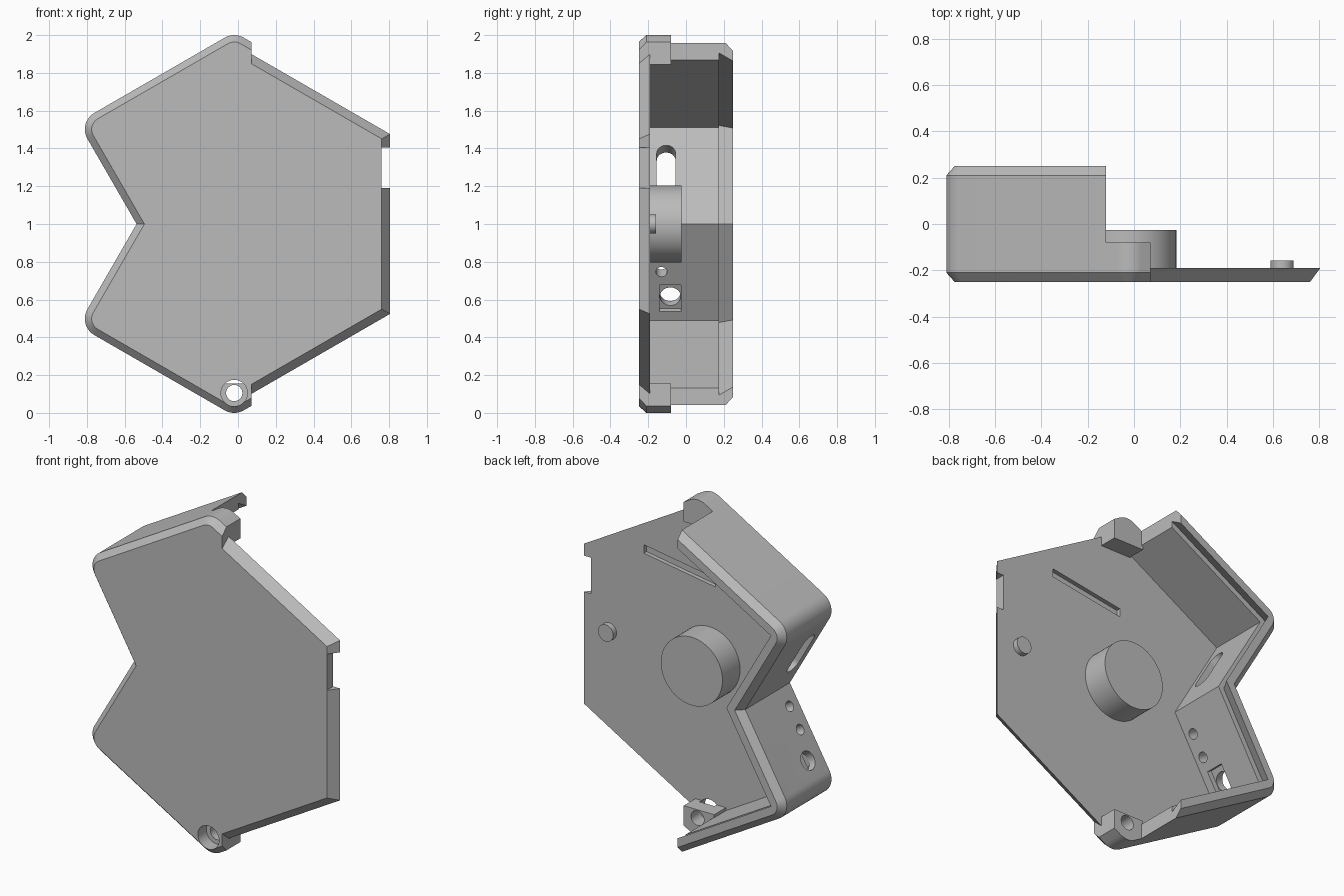
import bpy, bmesh, math
from mathutils import Vector, Matrix

old = bpy.data.objects.get("Cube")
if old:
    bpy.data.objects.remove(old, do_unlink=True)

grey = bpy.data.materials.new("plain grey")
grey.use_nodes = True
grey.diffuse_color = (0.5, 0.5, 0.5, 1)
grey.node_tree.nodes["Principled BSDF"].inputs["Base Color"].default_value = (0.5, 0.5, 0.5, 1)

FRONT, FLOOR, BACK = -0.25, -0.19, 0.25
CX, MID = -0.02, 1.0
CHAMFER, WALL = 0.036, 0.077


def make(name, bm):
    bmesh.ops.recalc_face_normals(bm, faces=bm.faces)
    mesh = bpy.data.meshes.new(name)
    bm.to_mesh(mesh)
    bm.free()
    mesh.materials.append(grey)
    obj = bpy.data.objects.new(name, mesh)
    bpy.context.collection.objects.link(obj)
    return obj


def loft(name, layers):
    """Join equal-length x/z outlines stacked along y."""
    bm = bmesh.new()
    rings = [[bm.verts.new((x, y, z)) for x, z in pts] for y, pts in layers]
    n = len(rings[0])
    for a, b in zip(rings, rings[1:]):
        for i in range(n):
            bm.faces.new((a[i], a[(i + 1) % n], b[(i + 1) % n], b[i]))
    bm.faces.new(rings[0])
    bm.faces.new(rings[-1][::-1])
    return make(name, bm)


def box(name, x, y, z):
    return loft(name, [(v, [(x[0], z[0]), (x[1], z[0]), (x[1], z[1]), (x[0], z[1])]) for v in y])


def cylinder(name, centre, axis, radius, length, sides=48):
    bm = bmesh.new()
    bmesh.ops.create_cone(bm, cap_ends=True, segments=sides, radius1=radius, radius2=radius, depth=length)
    turn = Vector(axis).to_track_quat("Z", "Y").to_matrix().to_4x4()
    bm.transform(Matrix.Translation(centre) @ turn)
    return make(name, bm)


def post(name, x, z, radius, y0, y1, sides=48):
    return cylinder(name, (x, (y0 + y1) / 2, z), (0, 1, 0), radius, y1 - y0, sides)


def boolean(target, tool, operation="DIFFERENCE"):
    mod = target.modifiers.new("bool", "BOOLEAN")
    mod.operation, mod.solver, mod.object = operation, "EXACT", tool
    deps = bpy.context.evaluated_depsgraph_get()
    mesh = bpy.data.meshes.new_from_object(target.evaluated_get(deps))
    target.modifiers.clear()
    target.data = mesh
    bpy.data.objects.remove(tool, do_unlink=True)


def outline(corners, inset, rounded=None):
    """Inset an anticlockwise outline; the given corners are filleted."""
    pts = [Vector(c) for c in corners]
    out = []
    for i, p in enumerate(pts):
        a = (p - pts[i - 1]).normalized()
        b = (pts[(i + 1) % len(pts)] - p).normalized()
        na, nb = Vector((-a.y, a.x)), Vector((-b.y, b.x))
        move = (na + nb) / (1 + na.dot(nb))
        if rounded and i in rounded:
            r = 0.1
            centre = p + move * r
            for k in range(13):
                ang = math.atan2(-na.y, -na.x) + na.angle(nb) * k / 12
                out.append(centre + (r - inset) * Vector((math.cos(ang), math.sin(ang))))
        else:
            out.append(p + move * inset)
    return [tuple(q) for q in out]


# Notched hexagon outline
NOTCH_X = -0.537
upper = [(CX, 2.0155), (-0.8475, 1.538)]
hexagon = upper + [(NOTCH_X, MID)] + [(x, 2 - z) for x, z in upper[::-1]]
hexagon += [(0.9, 0.516), (0.9, 1.484)]
ROUND = (0, 1, 3, 4)


def outer(name):
    steps = [(FRONT, CHAMFER), (-0.21, 0), (0.21, 0), (BACK, CHAMFER)]
    return loft(name, [(y, outline(hexagon, d, ROUND)) for y, d in steps])


# Walled half: hollow inside, dovetail groove at the open rim
casing = outer("casing")
boolean(casing, loft("cavity", [(y, outline(hexagon, WALL)) for y in (FLOOR, 0.2)]))
boolean(casing, loft("groove", [(0.175, outline(hexagon, 0.045)), (0.27, outline(hexagon, 0.093))]))
boolean(casing, box("wall_end", (-0.12, 2), (-0.08, 1), (-1, 3)))
boolean(casing, box("right_end", (0.071, 2), (-1, 1), (-1, 3)))

# Screw bosses at top and bottom
for low, high in ((1.845, 2.1), (-0.1, 0.155)):
    boss = outer("boss")
    boolean(boss, box("boss_limit", (-0.13, 0.071), (-0.3, -0.08), (low, high)), "INTERSECT")
    boolean(casing, boss, "UNION")

# Bevelled right half of the plate
plate = [(0, 1.9404), (0, 0.0596), (0.805, 0.524), (0.805, 1.476)]
boolean(casing, loft("plate", [(FRONT, outline(plate, 0.044)), (FLOOR, plate)]), "UNION")

# Screw holes, centre bore and edge notch
for z in (0.105, 1.895):
    boolean(casing, post("screw_hole", CX, z, 0.043, -0.4, 0.1, 32))
    boolean(casing, post("counterbore", CX, z, 0.07, -0.4, -0.17, 32))
boolean(casing, post("bore", CX, MID, 0.15, -0.4, 0.1, 64))
boolean(casing, box("edge_notch", (0.76, 1), (-0.4, 0), (1.19, 1.405)))

# Shallow slit in the inside of the plate
slit = [(-0.06, 1.45), (0.41, 1.525), (0.41, 1.575), (-0.06, 1.5)]
boolean(casing, loft("slit", [(-0.215, slit), (0, slit)]))


def wall_point(z, y):
    return Vector((NOTCH_X - abs(z - MID) / math.sqrt(3), y, z))


# Long window through the upper notch wall
out_up = Vector((-math.sqrt(3) / 2, 0, -0.5))
out_low = Vector((-math.sqrt(3) / 2, 0, 0.5))
ends = [wall_point(z, -0.105) for z in (1.17, 1.335)]
window = bmesh.new()
along = (ends[1] - ends[0]).normalized()
ring = []
for k in range(34):
    t = math.pi * (k % 17) / 16 + (math.pi if k > 16 else 0)
    base = ends[1] if k < 17 else ends[0]
    ring.append(base + 0.05 * (Vector((0, math.cos(t), 0)) + along * math.sin(t)))
near = [window.verts.new(p + out_up * 0.06) for p in ring]
far = [window.verts.new(p - out_up * 0.13) for p in ring]
window.faces.new(near)
window.faces.new(far[::-1])
for i in range(34):
    j = (i + 1) % 34
    window.faces.new((near[i], far[i], far[j], near[j]))
boolean(casing, make("window", window))

# Round holes and square pocket in the lower notch wall
for z, y, r in ((0.905, -0.13, 0.03), (0.785, -0.13, 0.03), (0.64, -0.083, 0.055)):
    boolean(casing, cylinder("wall_hole", wall_point(z, y), out_low, r, 0.25, 32))
bm = bmesh.new()
bmesh.ops.create_cube(bm, size=1)
bm.transform(Matrix.Translation(wall_point(0.645, -0.083) - out_low * WALL)
             @ Matrix.Rotation(math.radians(30), 4, "Y")
             @ Matrix.Diagonal((0.06, 0.115, 0.16, 1)))
boolean(casing, make("pocket", bm))

# Raised hub ring and locating pin
hub = post("hub_ring", CX, MID, 0.203, FLOOR, -0.025, 64)
boolean(hub, post("hub_bore", CX, MID, 0.15, -0.4, 0.1, 64))
pin = post("locating_pin", 0.64, MID, 0.05, -0.2, -0.158, 32)

for obj in (casing, hub, pin):
    bpy.ops.object.select_all(action="DESELECT")
    obj.select_set(True)
    bpy.context.view_layer.objects.active = obj
    bpy.ops.object.shade_smooth_by_angle(angle=math.radians(25))
